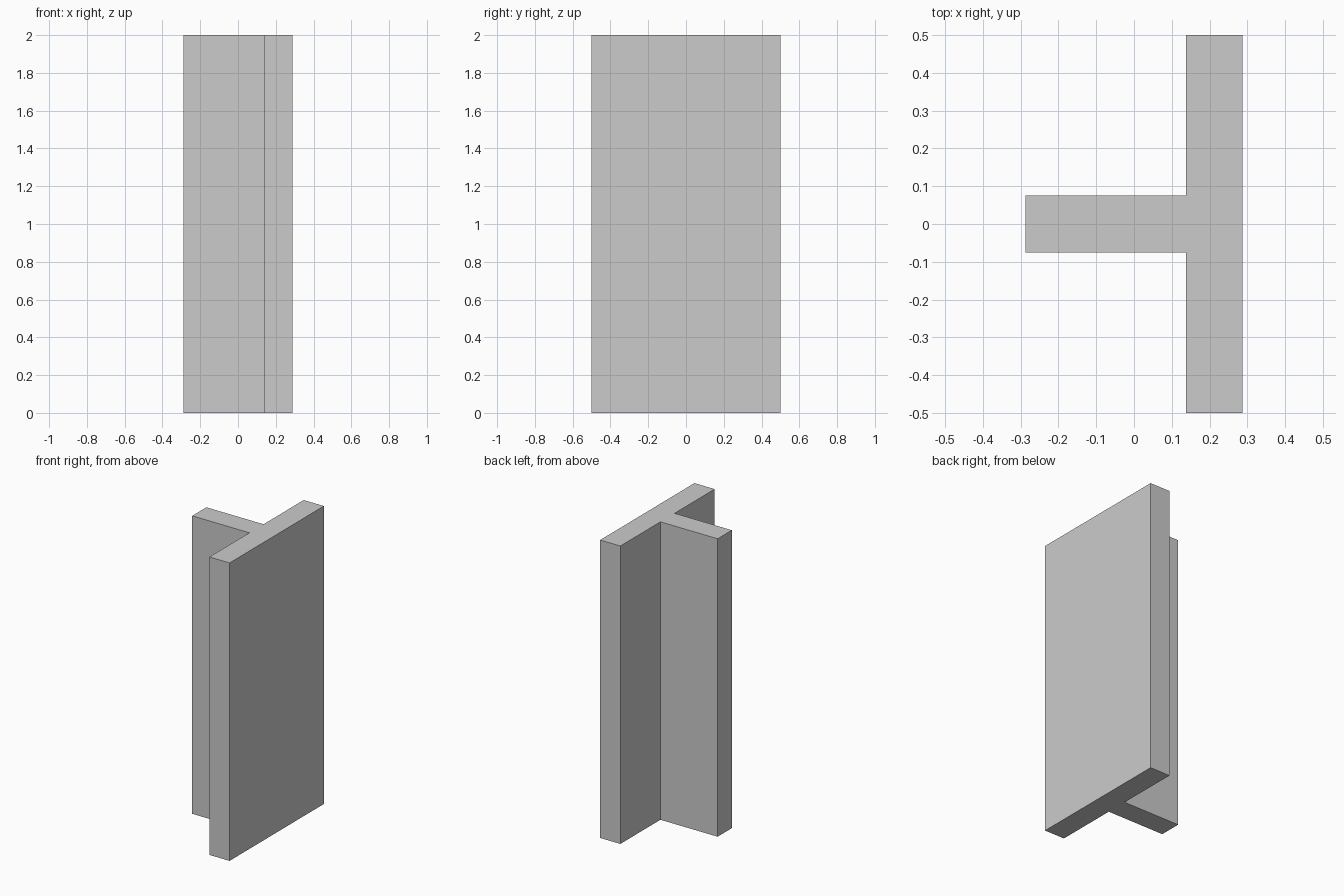
import bpy
import bmesh

if "Cube" in bpy.data.objects:
    bpy.data.objects.remove(bpy.data.objects["Cube"])

HEIGHT = 2.0
HALF_DEPTH = 0.2875   # half extent along x
HALF_WIDTH = 0.5      # half extent of the flange along y
THICK = 0.15          # thickness of flange and web
inner = HALF_DEPTH - THICK

# T-shaped cross-section: one half, mirrored across y = 0
half = [(-HALF_DEPTH, THICK / 2), (inner, THICK / 2),
        (inner, HALF_WIDTH), (HALF_DEPTH, HALF_WIDTH)]
profile = half + [(x, -y) for x, y in reversed(half)]

# Extrude the section upward into a solid beam
bm = bmesh.new()
face = bm.faces.new([bm.verts.new((x, y, 0)) for x, y in profile])
result = bmesh.ops.extrude_face_region(bm, geom=[face], use_keep_orig=True)
top = [v for v in result["geom"] if isinstance(v, bmesh.types.BMVert)]
bmesh.ops.translate(bm, verts=top, vec=(0, 0, HEIGHT))
bmesh.ops.recalc_face_normals(bm, faces=bm.faces)

mesh = bpy.data.meshes.new("t_beam")
bm.to_mesh(mesh)
bm.free()
beam = bpy.data.objects.new("t_beam", mesh)
bpy.context.collection.objects.link(beam)
